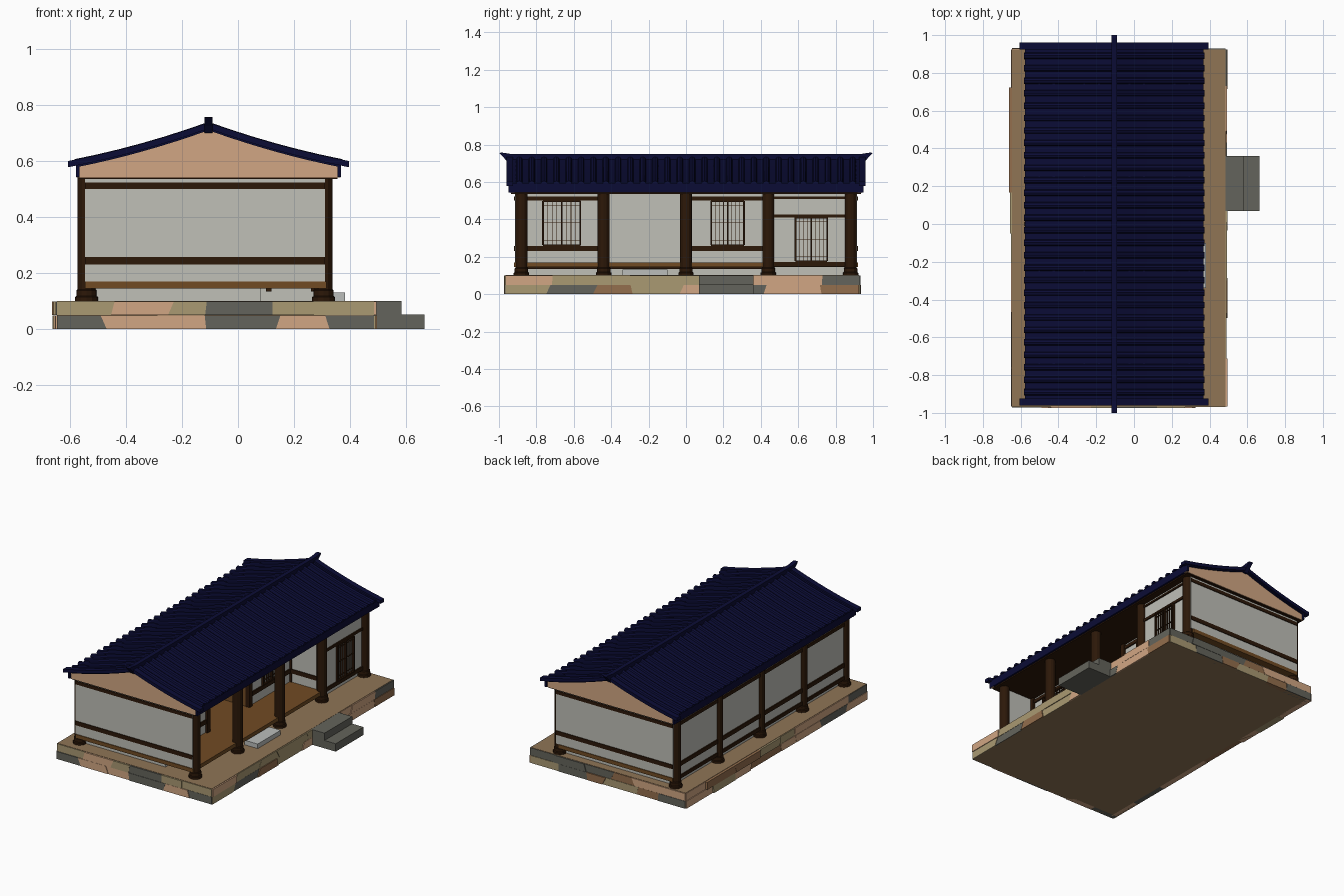
import bpy, bmesh, math, random
from mathutils import Matrix

if "Cube" in bpy.data.objects:
    bpy.data.objects.remove(bpy.data.objects["Cube"])

random.seed(4)


def material(name, r, g, b):
    m = bpy.data.materials.new(name)
    m.diffuse_color = [(c / 255) ** 2.2 for c in (r, g, b)] + [1]
    m.use_nodes = True
    m.node_tree.nodes["Principled BSDF"].inputs["Base Color"].default_value = m.diffuse_color
    return m


NAVY = material("navy_tile", 19, 20, 56)
DARK = material("dark_timber", 48, 30, 17)
FLOOR = material("floor_wood", 112, 76, 40)
WHITE = material("plaster", 190, 190, 182)
PEACH = material("peach_board", 208, 165, 130)
EARTH = material("earth", 142, 116, 86)
GREY = material("grey_stone", 100, 100, 92)
PALE = material("pale_stone", 185, 188, 186)
STONES = [PEACH, GREY, material("khaki_stone", 168, 152, 114),
          material("brown_stone", 146, 110, 78)]


def finish(name, bm, mats):
    bmesh.ops.recalc_face_normals(bm, faces=bm.faces)
    me = bpy.data.meshes.new(name)
    bm.to_mesh(me)
    bm.free()
    for m in mats:
        me.materials.append(m)
    ob = bpy.data.objects.new(name, me)
    bpy.context.collection.objects.link(ob)
    return ob


def boxes(name, items, mat):
    """One object from boxes given as (x0, x1, y0, y1, z0, z1)."""
    bm = bmesh.new()
    for x0, x1, y0, y1, z0, z1 in items:
        mx = Matrix.Translation(((x0 + x1) / 2, (y0 + y1) / 2, (z0 + z1) / 2)) \
            @ Matrix.Diagonal((x1 - x0, y1 - y0, z1 - z0, 1))
        bmesh.ops.create_cube(bm, size=1, matrix=mx)
    return finish(name, bm, [mat])


def loft(bm, rings, mat_index=0):
    """Skin equal-sized rings of points and cap both ends."""
    vs = [[bm.verts.new(p) for p in r] for r in rings]
    n = len(vs[0])
    fs = [bm.faces.new((a[i], a[(i + 1) % n], b[(i + 1) % n], b[i]))
          for a, b in zip(vs, vs[1:]) for i in range(n)]
    fs += [bm.faces.new(vs[0]), bm.faces.new(vs[-1])]
    for f in fs:
        f.material_index = mat_index


# Platform core
X0, X1, Y0, Y1 = -0.645, 0.485, -0.965, 0.925
boxes("platform", [(X0, X1, Y0, Y1, 0, 0.101)], EARTH)

# Platform facing stones, two courses with slanted joints
bm = bmesh.new()
sides = [(0, X0, X1, Y0, -1), (0, X0, X1, Y1, 1), (1, Y0, Y1, X0, -1), (1, Y0, Y1, X1, 1)]
for axis, a, b, face, sgn in sides:
    for row in range(2):
        n = 6 if axis == 0 else 8
        step = (b - a) / n
        cuts = [(a, a)]
        for i in range(1, n):
            c = a + step * (i + random.uniform(-0.22, 0.22))
            s = random.uniform(-0.014, 0.014)
            cuts.append((c - s, c + s))
        cuts.append((b, b))
        for (l0, l1), (r0, r1) in zip(cuts, cuts[1:]):
            out = random.uniform(0.003, 0.01)
            if axis and sgn < 0:
                out += random.choice((0, 0, 0.008))
            z0, z1 = row * 0.05, row * 0.05 + 0.049
            rings = []
            for d in (-0.03, out):
                f = face + sgn * d
                quad = [(l0, z0), (r0, z0), (r1, z1), (l1, z1)]
                rings.append([(u, f, z) if axis == 0 else (f, u, z) for u, z in quad])
            loft(bm, rings, random.choice((0, 0, 1, 2, 2, 3)))
finish("platform_stones", bm, STONES)

# Entry steps and shoe stone
boxes("entry_steps", [(0.48, 0.583, 0.07, 0.36, 0, 0.1), (0.58, 0.665, 0.07, 0.36, 0, 0.052)], GREY)
boxes("shoe_stone", [(0.285, 0.382, -0.34, -0.1, 0.1, 0.131)], PALE)

# Columns with flared feet
CX, CY = (-0.54, 0.305), (-0.88, -0.44, 0, 0.44, 0.88)
bm = bmesh.new()
for x in CX:
    for y in CY:
        rings = []
        for r, z in [(0.041, 0.1), (0.041, 0.114), (0.036, 0.118), (0.036, 0.138),
                     (0.032, 0.142), (0.032, 0.54)]:
            rings.append([(x + r * math.cos(k * math.pi / 6), y + r * math.sin(k * math.pi / 6), z)
                          for k in range(12)])
        loft(bm, rings)
finish("columns", bm, [DARK])

# Raised floor and the foundation under it
XS = 0.08   # line of the recessed veranda wall
boxes("veranda_floor", [(-0.545, 0.315, -0.92, 0.44, 0.145, 0.17),
                        (-0.545, 0.29, 0.44, 0.92, 0.145, 0.17)], FLOOR)
boxes("foundation", [(-0.52, XS, -0.87, 0.87, 0.1, 0.145), (XS, 0.28, 0.45, 0.87, 0.1, 0.145)], WHITE)
boxes("floor_joists", [(x, x + 0.02, -0.87, 0.44, 0.135, 0.147) for x in (-0.51, 0.1, 0.26)], DARK)

# Plaster walls: ends, rear, recessed bays and the projecting room
boxes("plaster_walls", [
    (-0.545, 0.31, -0.915, -0.88, 0.17, 0.54),
    (-0.545, 0.31, 0.88, 0.915, 0.17, 0.54),
    (-0.553, -0.527, -0.88, 0.88, 0.145, 0.54),
    (XS - 0.02, XS, -0.88, -0.44, 0.17, 0.54),
    (XS - 0.02, XS, 0, 0.44, 0.17, 0.54),
    (0.285, 0.308, 0.44, 0.88, 0.17, 0.54),
    (XS, 0.3, 0.428, 0.452, 0.17, 0.54)], WHITE)

# Wooden partitions of the open hall
boxes("hall_partitions", [(-0.527, XS, y - 0.01, y + 0.01, 0.17, 0.54) for y in (-0.44, 0)], FLOOR)

# Horizontal rails and inner posts
rails = []
for z0, z1 in ((0.23, 0.257), (0.5, 0.522)):
    rails += [(-0.545, 0.31, -0.92, -0.9, z0, z1), (-0.545, 0.31, 0.9, 0.92, z0, z1),
              (-0.56, -0.54, -0.88, 0.88, z0, z1),
              (XS - 0.01, XS + 0.008, -0.88, -0.44, z0, z1),
              (XS - 0.01, XS + 0.008, 0, 0.44, z0, z1),
              (XS, 0.3, 0.422, 0.44, z0, z1)]
rails += [(0.29, 0.316, 0.44, 0.88, z0, z1) for z0, z1 in ((0.147, 0.172), (0.41, 0.427), (0.51, 0.522))]
rails += [(-0.56, -0.54, -0.88, 0.88, 0.147, 0.17)]
rails += [(XS - 0.015, XS + 0.015, y - 0.015, y + 0.015, 0.17, 0.54) for y in (-0.87, -0.44, 0, 0.44)]
boxes("timber_rails", rails, DARK)


# Lattice windows
def window(name, x, y0, y1, z0, z1):
    w, ym = 0.009, (y0 + y1) / 2
    bars = [(x, x + 0.014, y - w / 2, y + w / 2, z0, z1) for y in (y0, ym, y1)]
    bars += [(x, x + 0.014, y0, y1, z - w / 2, z + w / 2) for z in (z0, z1)]
    for k in (1, 2, 3):
        d = (ym - y0) * k / 4
        bars += [(x, x + 0.008, y + d - 0.0015, y + d + 0.0015, z0, z1) for y in (y0, ym)]
        zc = z0 + (z1 - z0) * (k / 2 - 0.5) * 0.8 + 0.025
        bars += [(x, x + 0.008, y0, y1, zc - 0.0015, zc + 0.0015)]
    boxes(name, bars, DARK)


window("left_window", XS, -0.765, -0.565, 0.262, 0.497)
window("middle_window", XS, 0.135, 0.31, 0.262, 0.497)
window("right_window", 0.308, 0.585, 0.755, 0.176, 0.41)

# Roof, all parts following one sagging slope
RX, HALF, EDGE = -0.105, 0.47, 0.5


def slope(d):
    d = abs(d)
    return 0.735 - 0.36 * d + 0.17 * d * d


def roof_strip(name, half, top, under, y0, y1, mat):
    """Band across both slopes, extruded along y; under=None closes it flat at the eaves."""
    ds = [half * (k / 8 - 1) for k in range(17)]
    bm = bmesh.new()
    rings = []
    for d in ds:
        zt = slope(d) + top
        zb = 0.54 if under is None else slope(d) + under
        rings.append([(RX + d, y0, zb), (RX + d, y1, zb), (RX + d, y1, zt), (RX + d, y0, zt)])
    loft(bm, rings)
    return finish(name, bm, [mat])


roof_strip("roof_deck", HALF, -0.01, -0.026, -0.95, 0.95, NAVY)
for side, y in (("front", -0.942), ("back", 0.942)):
    roof_strip(side + "_verge", EDGE, 0.002, -0.02, y - 0.018, y + 0.018, NAVY)
    roof_strip(side + "_gable", HALF, -0.02, None, y * 0.985 - 0.01, y * 0.985 + 0.01, PEACH)
boxes("eave_boards", [(x - 0.006, x + 0.006, -0.95, 0.95, 0.543, 0.59)
                      for x in (RX - HALF + 0.004, RX + HALF - 0.004)], NAVY)
boxes("ceiling", [(RX - HALF + 0.01, RX + HALF - 0.01, -0.935, 0.935, 0.535, 0.547)], DARK)

# Half-round tile ribs running down both slopes
bm = bmesh.new()
for i in range(28):
    y = -0.891 + i * 0.066
    for s in (-1, 1):
        rings = []
        for k in range(7):
            d = k / 6 * (HALF + 0.008)
            rings.append([(RX + s * d, y + 0.017 * math.cos(a), slope(d) - 0.011 + 0.015 * math.sin(a))
                          for a in [j * math.pi / 4 for j in range(5)]])
        loft(bm, rings)
finish("tile_ribs", bm, [NAVY])

# Ridge beam with pointed, overhanging ends
bm = bmesh.new()
outline = [(-0.95, 0.7), (0.95, 0.7), (0.97, 0.725), (1, 0.755), (0.985, 0.757), (0.94, 0.75),
           (-0.94, 0.75), (-0.985, 0.757), (-1, 0.755), (-0.97, 0.725)]
loft(bm, [[(RX + dx, y, z) for y, z in outline] for dx in (-0.014, 0.014)])
finish("ridge", bm, [NAVY])
